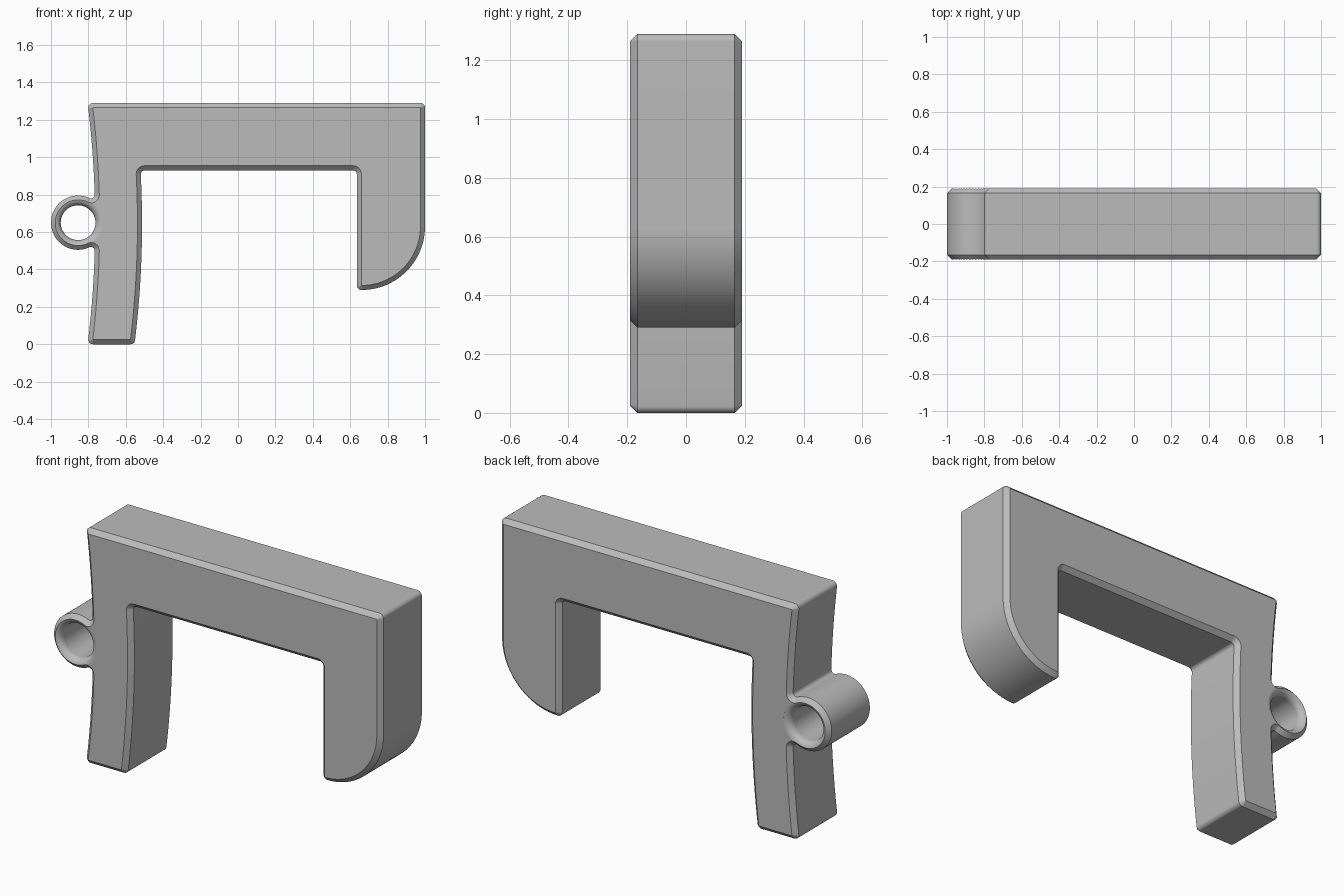
import bpy, bmesh, math
from mathutils import Vector

cube = bpy.data.objects.get("Cube")
if cube:
    bpy.data.objects.remove(cube, do_unlink=True)

HALF, CHAMFER, ROUND = 0.19, 0.0245, 0.025
RING, RING_R, HOLE_R = Vector((-0.855, 0.65)), 0.145, 0.093
MID, BOW = 0.645, 5.2          # height and radius of the leg's bend

grey = bpy.data.materials.new("plain grey")
grey.use_nodes = True
colour = (0.5, 0.5, 0.5, 1)
grey.diffuse_color = colour
grey.node_tree.nodes["Principled BSDF"].inputs["Base Color"].default_value = colour


def arc(c, r, a0, a1, n):
    """Points on an arc, angles in degrees."""
    angles = [math.radians(a0 + (a1 - a0) * i / n) for i in range(n + 1)]
    return [Vector((c[0] + r * math.cos(a), c[1] + r * math.sin(a))) for a in angles]


def bend(x, z0, z1, n=14):
    """Points on the gently bowed side of the leg."""
    zs = [z0 + (z1 - z0) * i / n for i in range(n + 1)]
    return [Vector((x - (z - MID) ** 2 / (2 * BOW), z)) for z in zs]


def rounded(before, p, after, r, n=6):
    """Replace a corner with a tangent arc."""
    u, v = (before - p).normalized(), (after - p).normalized()
    half = u.angle(v) / 2
    c = p + (u + v).normalized() * r / math.sin(half)
    a, b = p + u * r / math.tan(half) - c, p + v * r / math.tan(half) - c
    start = math.degrees(math.atan2(a.y, a.x))
    turn = math.degrees(math.atan2(a.x * b.y - a.y * b.x, a.dot(b)))
    return arc(c, r, start, start + turn, n)


def inset(points, d):
    """Offset a counter-clockwise outline inward with mitred corners."""
    out = []
    for i, p in enumerate(points):
        e = (p - points[i - 1]).normalized()
        f = (points[(i + 1) % len(points)] - p).normalized()
        m, k = Vector((-e.y, e.x)), Vector((-f.y, f.x))
        out.append(p + (m + k) * d / (1 + m.dot(k)))
    return out


# Outline: inner leg side, hook, top, outer leg side with the ring
inner = bend(-0.513, 0, 0.93)
outer_top = bend(-0.764, 1.29, 0.80)
outer_low = bend(-0.764, 0.50, 0)
fillet = 0.02
fx = -0.766 - fillet
fz = math.sqrt((RING_R + fillet) ** 2 - (fx - RING.x) ** 2)
a = math.degrees(math.atan2(fz, fx - RING.x))
ring = (arc((fx, RING.y + fz), fillet, 0, a - 180, 8)
        + arc(RING, RING_R, a, 360 - a, 48)[1:-1]
        + arc((fx, RING.y - fz), fillet, 180 - a, 0, 8))
hook = arc((0.66, 0.63), 0.34, -88, 0, 24)

corners = [(inner[0], ROUND, []), (inner[-1], 0.02, []),
           (Vector((0.635, 0.93)), 0.02, []),
           (Vector((0.635, 0.29)), ROUND, hook),
           (Vector((1, 1.29)), ROUND, []),
           (outer_top[0], ROUND, outer_top[1:-1] + ring + outer_low[1:-1]),
           (outer_low[-1], ROUND, [])]
corners[0] = (inner[0], ROUND, inner[1:-1])
outline = []
for i, (p, r, tail) in enumerate(corners):
    prev, nxt = corners[i - 1], corners[(i + 1) % len(corners)]
    before = prev[2][-1] if prev[2] else prev[0]
    after = tail[0] if tail else nxt[0]
    outline += rounded(before, p, after, r) + tail


def loft(name, loops):
    """Skin a stack of closed loops and cap both ends."""
    bm = bmesh.new()
    rings = [[bm.verts.new(p) for p in loop] for loop in loops]
    n = len(rings[0])
    for lo, hi in zip(rings, rings[1:]):
        for i in range(n):
            j = (i + 1) % n
            bm.faces.new((lo[i], lo[j], hi[j], hi[i]))
    bm.faces.new(rings[0][::-1])
    bm.faces.new(rings[-1])
    bmesh.ops.remove_doubles(bm, verts=bm.verts, dist=0.0015)
    bmesh.ops.recalc_face_normals(bm, faces=bm.faces)
    mesh = bpy.data.meshes.new(name)
    bm.to_mesh(mesh)
    bm.free()
    mesh.materials.append(grey)
    obj = bpy.data.objects.new(name, mesh)
    bpy.context.collection.objects.link(obj)
    return obj


def at_depth(points, y):
    return [(p.x, y, p.y) for p in points]


# Bracket body with chamfered front and back edges
small = inset(outline, CHAMFER)
body = loft("hook_bracket", [at_depth(small, -HALF), at_depth(outline, CHAMFER - HALF),
                             at_depth(outline, HALF - CHAMFER), at_depth(small, HALF)])

# Flared hole cutter
flare = 0.04
mouth = [(HOLE_R + flare * (1 - math.cos(t)), HALF - flare + flare * math.sin(t))
         for t in [math.radians(85) * i / 8 for i in range(9)]]
mouth.append((mouth[-1][0], HALF + 0.1))
profile = [(r, -y) for r, y in reversed(mouth)] + mouth
cutter = loft("hole_cutter", [at_depth(arc(RING, r, 0, 352.5, 47), y) for r, y in profile])
cutter.hide_render = True

cut = body.modifiers.new("hole", 'BOOLEAN')
cut.operation = 'DIFFERENCE'
cut.solver = 'EXACT'
cut.object = cutter
bpy.ops.object.select_all(action='DESELECT')
body.select_set(True)
bpy.context.view_layer.objects.active = body
bpy.ops.object.modifier_apply(modifier="hole")
bpy.data.objects.remove(cutter, do_unlink=True)

# Smooth curves, keep chamfer edges crisp
bpy.ops.object.shade_smooth_by_angle(angle=math.radians(28))
weighted = body.modifiers.new("even shading", 'WEIGHTED_NORMAL')
weighted.keep_sharp = True
